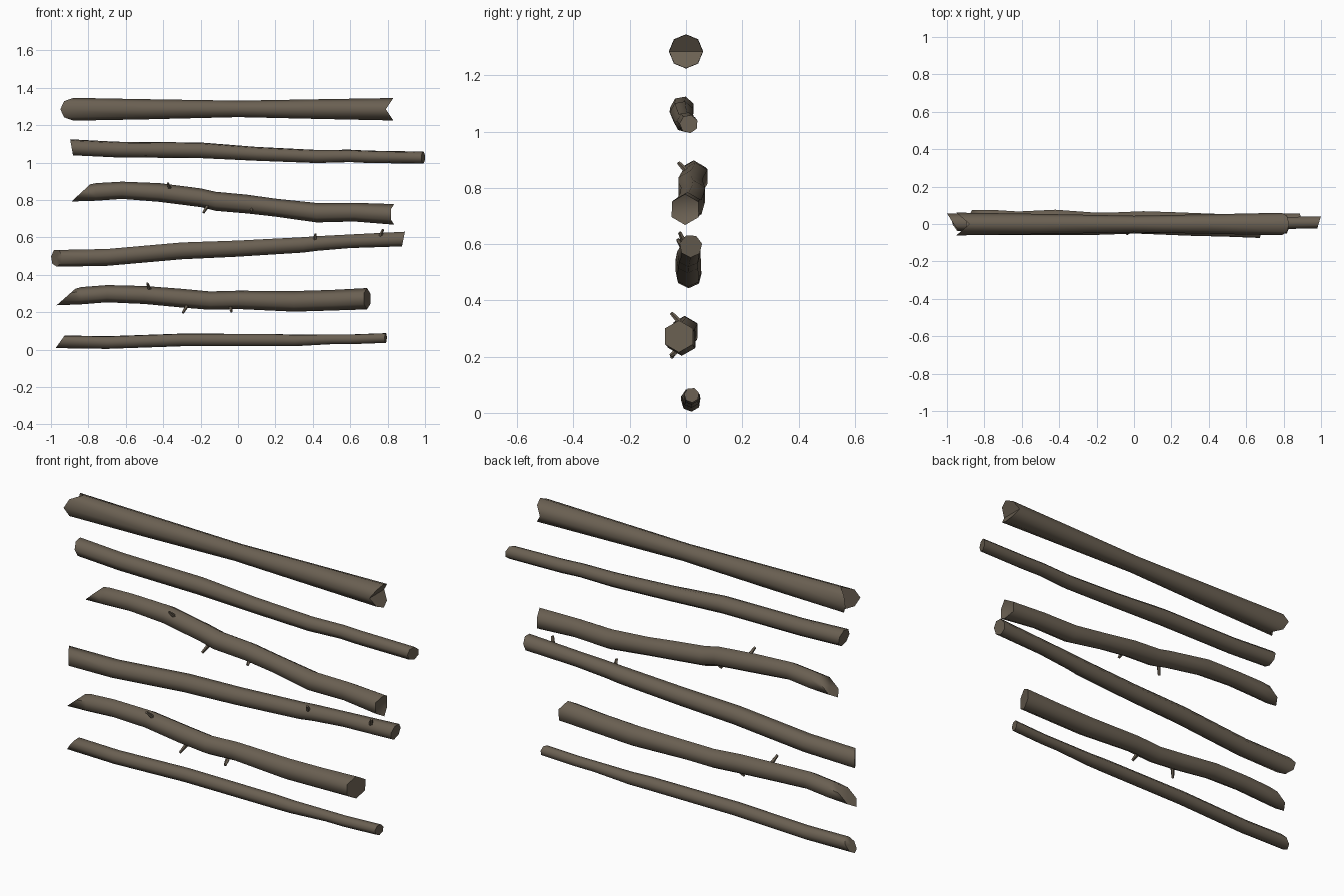
import bpy, bmesh, math
from mathutils import Vector

bark = bpy.data.materials.new("weathered_bark")
bark.diffuse_color = (0.145, 0.117, 0.085, 1)


def finish(bm, name):
    bmesh.ops.recalc_face_normals(bm, faces=bm.faces)
    me = bpy.data.meshes.new(name)
    bm.to_mesh(me)
    bm.free()
    me.materials.append(bark)
    ob = bpy.data.objects.new(name, me)
    bpy.context.collection.objects.link(ob)
    bpy.ops.object.select_all(action='DESELECT')
    ob.select_set(True)
    bpy.context.view_layer.objects.active = ob
    bpy.ops.object.shade_smooth_by_angle(angle=math.radians(62))
    return ob


def log(name, path, sides, left, right, phase=0.0):
    """Loft rings along x; left/right give the end cut as dx(u, v), u = y/r, v = z/r."""
    bm = bmesh.new()
    rings = []
    for i, (x, y, z, r) in enumerate(path):
        cut = left if i == 0 else right if i == len(path) - 1 else None
        ring = []
        for k in range(sides):
            a = phase + 2 * math.pi * k / sides
            u, v = math.cos(a), math.sin(a)
            dx = cut(u, v) if cut else 0
            ring.append(bm.verts.new((x + dx, y + r * u, z + r * v)))
        rings.append(ring)
    for a, b in zip(rings, rings[1:]):
        for k in range(sides):
            n = (k + 1) % sides
            bm.faces.new((a[k], a[n], b[n], b[k]))
    for ring, p, cut in ((rings[0], path[0], left), (rings[-1], path[-1], right)):
        c = bm.verts.new((p[0] + cut(0, 0), p[1], p[2]))
        for k in range(sides):
            bm.faces.new((ring[k], ring[(k + 1) % sides], c))
    finish(bm, name)


def twig(name, a, b, r=0.011):
    a, b = Vector(a), Vector(b)
    bm = bmesh.new()
    bmesh.ops.create_cone(bm, cap_ends=True, segments=5, radius1=r, radius2=r * 0.6,
                          depth=(b - a).length)
    q = (b - a).to_track_quat('Z', 'Y')
    for v in bm.verts:
        v.co = q @ v.co + (a + b) / 2
    finish(bm, name)


# top beam with saddle-cut ends
log("top_beam", [(-0.88, 0, 1.285, .061), (-0.5, 0, 1.285, .054), (0, 0, 1.287, .044),
                 (0.4, 0, 1.286, .052), (0.79, 0, 1.285, .060)], 8,
    lambda u, v: -0.07 * abs(u), lambda u, v: 0.04 * abs(v))

# thin pole below it
log("upper_pole", [(-0.89, -.013, 1.082, .044), (-0.65, -.015, 1.070, .043), (-0.2, -.015, 1.066, .043),
                   (0.1, -.01, 1.047, .038), (0.42, -.005, 1.033, .036), (0.6, .002, 1.036, .034),
                   (0.7, .005, 1.031, .034), (0.99, .01, 1.027, .033)], 7,
    lambda u, v: -0.008 * v, lambda u, v: 0.01 * u, 0.4)

# crooked branch with a slanted left end and notched right end
log("crooked_branch_upper", [(-0.84, .035, .838, .046), (-0.76, .035, .843, .047), (-0.62, .027, .852, .046),
                             (-0.42, .033, .840, .050), (-0.2, .017, .812, .050), (-0.12, .017, .793, .051),
                             (0.05, .025, .778, .050), (0.2, .022, .759, .048), (0.42, .01, .732, .052),
                             (0.62, .005, .735, .050), (0.80, -.003, .723, .055)], 6,
    lambda u, v: 0.05 * v, lambda u, v: 0.035 * abs(v), 0.52)

# rising pole
log("middle_pole", [(-0.97, .01, .490, .047), (-0.7, .008, .495, .047), (-0.3, .008, .530, .047),
                    (0, .008, .542, .045), (0.35, .01, .562, .043), (0.42, .012, .569, .041),
                    (0.6, .015, .581, .038), (0.885, .017, .593, .041)], 7,
    lambda u, v: -0.03 * u, lambda u, v: 0.008 * v, 0.2)

# second crooked branch
log("crooked_branch_lower", [(-0.92, 0, .281, .044), (-0.84, .0, .288, .046), (-0.7, -.005, .299, .046),
                             (-0.5, .0, .292, .048), (-0.3, -.012, .275, .050), (-0.15, -.014, .262, .049),
                             (0, -.008, .266, .049), (0.3, -.015, .258, .055), (0.5, -.02, .264, .055),
                             (0.69, -.025, .272, .057)], 6,
    lambda u, v: 0.05 * v, lambda u, v: 0.02 * u, 0.52)

# bottom pole
log("bottom_pole", [(-0.95, .018, .043, .035), (-0.7, .017, .039, .035), (-0.3, .017, .053, .035),
                    (0.2, .017, .052, .034), (0.3, .018, .050, .032), (0.5, .018, .056, .027),
                    (0.6, .018, .056, .027), (0.79, .02, .063, .027)], 7,
    lambda u, v: 0.025 * v, lambda u, v: 0.006 * u, 0.3)

# broken twig stubs: same three on both crooked branches
for tag, ox, oy, oz in (("upper", 0, 0, 0), ("lower", -0.11, -0.025, -0.535)):
    for i, (a, b) in enumerate((((-.36, .01, .85), (-.375, -.027, .890)),
                                ((-.16, .0, .775), (-.185, -.027, .732)),
                                ((.07, .0, .76), (.075, -.03, .738)))):
        o = Vector((ox, oy, oz))
        twig(f"twig_{tag}_{i + 1}", Vector(a) + o, Vector(b) + o)
twig("twig_middle_1", (.41, -.01, .585), (.415, -.03, .618))
twig("twig_middle_2", (.76, -.005, .605), (.775, -.022, .642))
